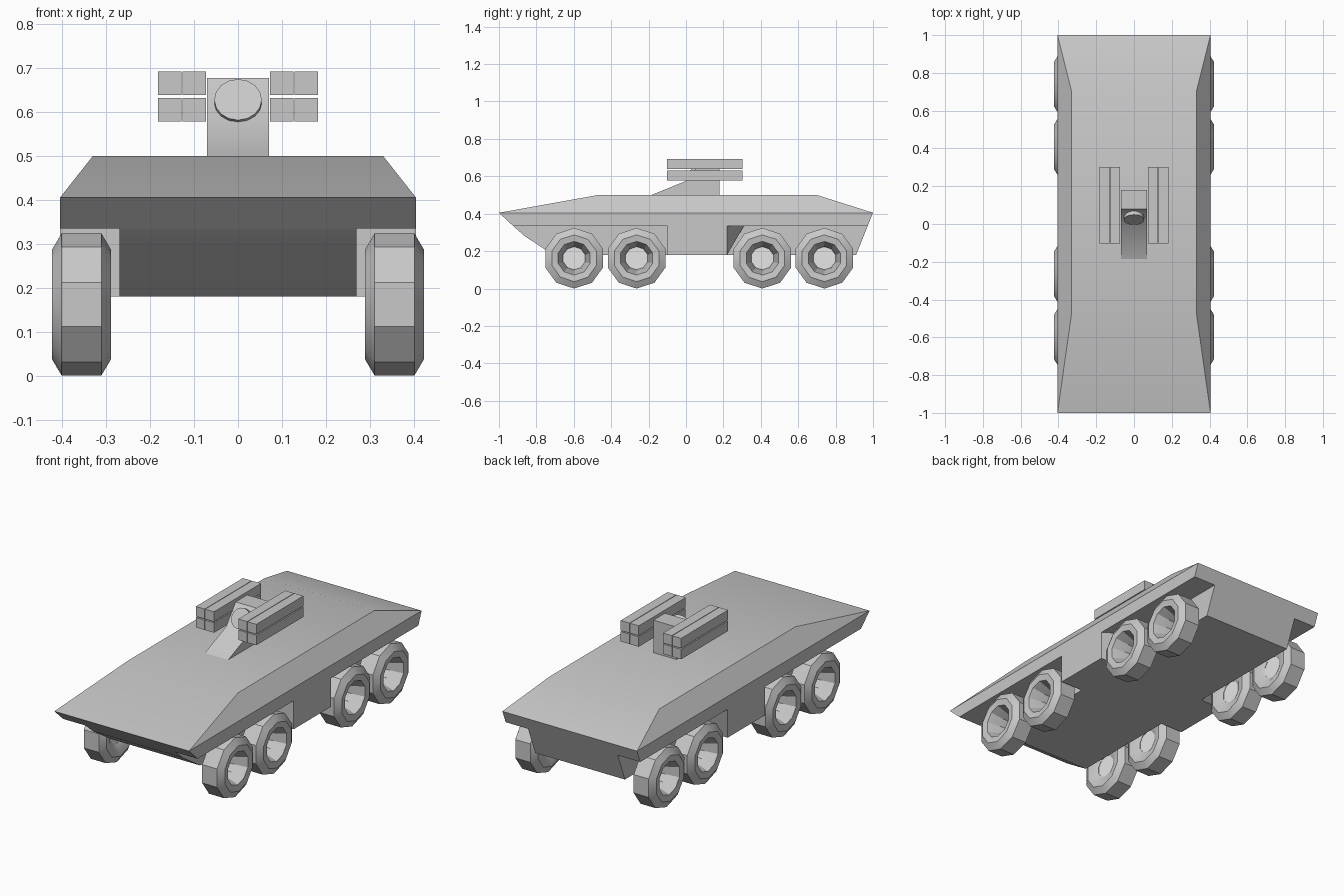
import bpy, bmesh, math
from mathutils import Matrix, Vector

cube = bpy.data.objects.get("Cube")
if cube:
    bpy.data.objects.remove(cube, do_unlink=True)


def material(name, value):
    m = bpy.data.materials.new(name)
    m.use_nodes = True
    colour = (value, value, value, 1)
    m.diffuse_color = colour
    m.node_tree.nodes["Principled BSDF"].inputs["Base Color"].default_value = colour
    return m


grey = material("plain grey", 0.58)
white = material("hub white", 1.0)


def finish(name, bm, mat=grey, smooth=True):
    bmesh.ops.recalc_face_normals(bm, faces=bm.faces)
    mesh = bpy.data.meshes.new(name)
    bm.to_mesh(mesh)
    bm.free()
    mesh.materials.append(mat)
    ob = bpy.data.objects.new(name, mesh)
    bpy.context.collection.objects.link(ob)
    if smooth:
        bpy.ops.object.select_all(action='DESELECT')
        ob.select_set(True)
        bpy.context.view_layer.objects.active = ob
        bpy.ops.object.shade_smooth_by_angle(angle=math.radians(30))
    return ob


def loft(bm, rings, closed=False):
    """Skin a list of equal point rings, capped unless the loft closes on itself."""
    loops = [[bm.verts.new(p) for p in ring] for ring in rings]
    n = len(loops[0])
    pairs = list(zip(loops, loops[1:]))
    if closed:
        pairs.append((loops[-1], loops[0]))
    else:
        bm.faces.new(loops[0])
        bm.faces.new(loops[-1])
    for a, b in pairs:
        for i in range(n):
            j = (i + 1) % n
            bm.faces.new((a[i], a[j], b[j], b[i]))


def prism(name, profile, half):
    """Side profile in (y, z), extruded across the width."""
    bm = bmesh.new()
    loft(bm, [[(x, y, z) for y, z in profile] for x in (-half, half)])
    return finish(name, bm)


def box(name, x, y, z):
    bm = bmesh.new()
    loft(bm, [[(x[0], y[0], h), (x[1], y[0], h), (x[1], y[1], h), (x[0], y[1], h)] for h in z])
    return finish(name, bm)


# Upper hull: fender band below, tapering deck above
levels = [(0.405, -0.925, 0.972, 0.335), (0.405, -1, 1, 0.405), (0.33, -0.47, 0.7, 0.5)]
bm = bmesh.new()
loft(bm, [[(-w, f, z), (w, f, z), (w, r, z), (-w, r, z)] for w, f, r, z in levels])
finish("upper_hull", bm)

# Narrow lower hull between the wheels
prism("lower_hull", [(-0.925, 0.335), (-0.862, 0.28), (-0.71, 0.18), (0.91, 0.18), (0.972, 0.335)], 0.27)

for side, s in (("left", 1), ("right", -1)):
    # Side block between the wheel wells, with a slanted rear wall
    bm = bmesh.new()
    loft(bm, [[(s * 0.27, -0.1, z), (s * 0.405, -0.1, z), (s * 0.405, 0.22, z), (s * 0.27, rear, z)]
              for z, rear in ((0.18, 0.22), (0.335, 0.31))])
    finish(side + "_side_block", bm, smooth=False)

    # Wheels: ten-sided tyres around a recessed hub
    section = [(-0.045, 0.162), (0.045, 0.162), (0.067, 0.125), (0.062, 0.09),
               (0.0, 0.068), (-0.045, 0.06), (-0.062, 0.09), (-0.067, 0.125)]
    for k, y in enumerate((-0.598, -0.264, 0.408, 0.74), 1):
        def spin(dx, r, i):
            a = math.tau * i / 10
            return (s * (0.356 + dx), y + r * math.sin(a), 0.162 + r * math.cos(a))
        bm = bmesh.new()
        loft(bm, [[spin(dx, r, i) for dx, r in section] for i in range(10)], closed=True)
        finish(f"{side}_wheel_{k}", bm)
        bm = bmesh.new()
        loft(bm, [[spin(dx, 0.062, i) for i in range(10)] for dx in (-0.043, -0.036)])
        finish(f"{side}_hub_{k}", bm, white)

    # Launch tubes: two columns, two rows
    for col, x in enumerate((0.073, 0.129), 1):
        for row, z in enumerate((0.578, 0.638), 1):
            box(f"{side}_launch_tube_{col}_{row}", (s * x, s * (x + 0.053)), (-0.102, 0.302), (z, z + 0.054))

# Turret with a sloped front
prism("turret", [(-0.185, 0.5), (0, 0.575), (0.08, 0.677), (0.18, 0.677), (0.18, 0.5)], 0.07)

# Round sight set into the turret slope
bm = bmesh.new()
axis = Vector((0, -0.85, 0.5)).normalized()
turn = axis.to_track_quat('Z', 'Y').to_matrix().to_4x4()
bmesh.ops.create_cone(bm, cap_ends=True, segments=16, radius1=0.054, radius2=0.054, depth=0.06,
                      matrix=Matrix.Translation(Vector((0, 0.022, 0.628)) - axis * 0.03) @ turn)
finish("turret_sight", bm)
